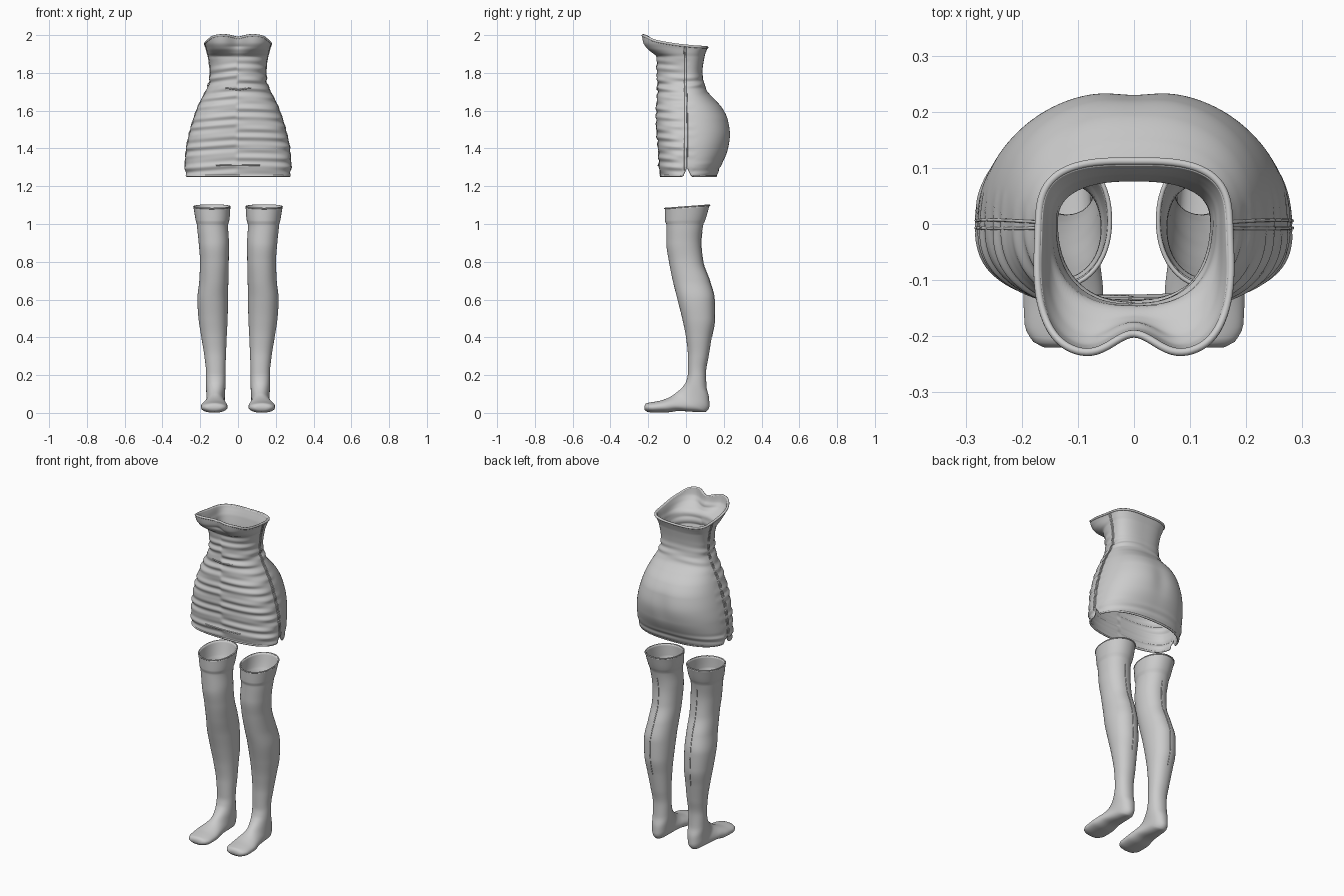
import bpy
from math import sin, cos, pi, exp, hypot

if "Cube" in bpy.data.objects:
    bpy.data.objects.remove(bpy.data.objects["Cube"])


def spline(keys, t):
    """Monotone cubic through rows (t, v0, v1, ...)."""
    t = min(max(t, keys[0][0]), keys[-1][0])
    i = 0
    while i < len(keys) - 2 and t > keys[i + 1][0]:
        i += 1

    def slope(j, c):
        if j <= 0 or j >= len(keys) - 1:
            k = min(max(j, 0), len(keys) - 2)
            return (keys[k + 1][c] - keys[k][c]) / (keys[k + 1][0] - keys[k][0])
        a = (keys[j][c] - keys[j - 1][c]) / (keys[j][0] - keys[j - 1][0])
        b = (keys[j + 1][c] - keys[j][c]) / (keys[j + 1][0] - keys[j][0])
        return 0 if a * b <= 0 else 2 * a * b / (a + b)

    h = keys[i + 1][0] - keys[i][0]
    s = (t - keys[i][0]) / h
    out = []
    for c in range(1, len(keys[0])):
        p, q = keys[i][c], keys[i + 1][c]
        m, n = slope(i, c) * h, slope(i + 1, c) * h
        out.append(p * (2*s**3 - 3*s*s + 1) + m * (s**3 - 2*s*s + s)
                   + q * (3*s*s - 2*s**3) + n * (s**3 - s*s))
    return out


def unit(a, p):
    """Point on a unit superellipse: a = 0 faces the front."""
    r = (abs(sin(a)) ** p + abs(cos(a)) ** p) ** (-1 / p)
    return r * sin(a), -r * cos(a)


def loft(name, rows, thickness, cap=False, mirror=False):
    n = len(rows[0])
    faces = [(i*n + j, i*n + (j+1) % n, (i+1)*n + (j+1) % n, (i+1)*n + j)
             for i in range(len(rows) - 1) for j in range(n)]
    if cap:
        faces.append(tuple(reversed(range(n))))
    me = bpy.data.meshes.new(name)
    me.from_pydata([v for r in rows for v in r], [], faces)
    me.polygons.foreach_set("use_smooth", [True] * len(me.polygons))
    ob = bpy.data.objects.new(name, me)
    bpy.context.collection.objects.link(ob)
    sol = ob.modifiers.new("Cloth", 'SOLIDIFY')
    sol.thickness, sol.offset = thickness, -1
    if mirror:
        ob.modifiers.new("Mirror", 'MIRROR')
    return ob


def tube(name, pts, r, closed=False):
    cu = bpy.data.curves.new(name, 'CURVE')
    cu.dimensions, cu.bevel_depth, cu.bevel_resolution = '3D', r, 2
    sp = cu.splines.new('POLY')
    sp.points.add(len(pts) - 1)
    for p, co in zip(sp.points, pts):
        p.co = (*co, 1)
    sp.use_cyclic_u, sp.use_smooth = closed, True
    cu.use_fill_caps = not closed
    ob = bpy.data.objects.new(name, cu)
    bpy.context.collection.objects.link(ob)


# Dress profile: z, half width, front y, back y, front power, back power
DRESS = [
    (1.25, .275, -.135, .160, 2.7, 2.4), (1.30, .280, -.143, .182, 2.7, 2.4),
    (1.40, .273, -.148, .226, 2.6, 2.3), (1.475, .258, -.155, .238, 2.6, 2.3),
    (1.55, .237, -.158, .226, 2.5, 2.3), (1.61, .216, -.158, .196, 2.4, 2.3),
    (1.66, .193, -.154, .152, 2.3, 2.3), (1.70, .172, -.151, .115, 2.3, 2.3),
    (1.75, .152, -.152, .095, 2.3, 2.4), (1.80, .148, -.154, .087, 2.3, 2.5),
    (1.885, .157, -.156, .098, 2.5, 2.7), (1.905, .163, -.185, .104, 2.8, 2.8),
    (1.93, .169, -.217, .113, 3.2, 3.0), (1.96, .180, -.236, .122, 3.3, 3.0),
    (2.00, .190, -.243, .125, 3.3, 3.0)]
NECK = [(0, 1.984), (.40, 1.999), (.62, 1.994), (.95, 1.967), (1.57, 1.944),
        (2.3, 1.937), (pi, 1.934)]


def folds(a, z):
    front = max(0, cos(a) + .25) ** .7 / 1.17
    waist = exp(-((z - 1.745) / .05) ** 2)
    hem = exp(-((z - 1.29) / .03) ** 2)
    mask = (max(front, .8 * waist, .6 * hem)
            * (1 if z < 1.84 else max(0, 1 - (z - 1.84) / .05)))
    wave = (sin(z * 105 + 1.3 * sin(1.5 * a + .6) + 5 * z * z)
            + .5 * sin(z * 170 - 2 * sin(a * 2 + 1)))
    return .0034 * (1 + .5 * waist) * mask * wave


def dress_point(a, v, out=0.0):
    b = abs((a + pi) % (2 * pi) - pi)
    notch = max(0, 1 - abs(b - 1.6) / .2)
    z0 = 1.255 + .045 * notch * notch * (3 - 2 * notch)
    z = z0 + v * (spline(NECK, b)[0] - z0)
    w, yf, yb, pf, pb = spline(DRESS, z)
    x, y = unit(a, pf if b < pi / 2 else pb)
    k = 1 + (folds(a, z) + out) / .19
    x, y = x * w * k, y * (-yf if y < 0 else yb) * k
    if b < pi / 2:      # dip between the cups
        y += .040 * min(1, max(0, (z - 1.89) / .05)) * exp(-(x / .055) ** 2)
    else:               # soft dip at the back
        y -= .008 * exp(-((z - 1.48) / .1) ** 2) * exp(-(x / .05) ** 2)
    return x, y, z


N, M = 144, 170
loft("dress", [[dress_point(2 * pi * j / N, i / M) for j in range(N)]
               for i in range(M + 1)], .011)
tube("neckline_trim", [dress_point(2 * pi * j / N, 1, -.004) for j in range(N)], .007, True)
tube("hem_trim", [dress_point(2 * pi * j / N, 0, -.004) for j in range(N)], .006, True)
for side in (-1, 1):
    for k, da in enumerate((-.05, .03)):
        tube(f"side_seam_{side}_{k}",
             [dress_point(side * (pi / 2 + da), i / 80) for i in range(81)], .003)
for z in (1.31, 1.71):  # short gathered pleats on the front
    tube("front_pleat", [dress_point(a / 100, (z - 1.255) / .73) for a in range(-40, 41, 4)], .0035)

# Stocking rings: front y, z, back y, z, centre x, half width
RINGS = [
    (-.220, .038, -.219, .016, .127, .035), (-.212, .050, -.207, .006, .126, .054),
    (-.185, .056, -.170, .001, .126, .069), (-.140, .064, -.105, .002, .126, .071),
    (-.100, .077, -.035, .010, .124, .063), (-.075, .090, .035, .006, .122, .055),
    (-.056, .104, .100, .004, .120, .050), (-.040, .116, .124, .035, .119, .049),
    (-.020, .135, .122, .080, .118, .050), (.000, .165, .109, .135, .118, .051),
    (.010, .21, .106, .21, .118, .051), (.010, .30, .120, .30, .121, .057),
    (.000, .40, .136, .40, .127, .067), (-.020, .50, .152, .50, .132, .077),
    (-.045, .60, .150, .60, .134, .081), (-.070, .70, .125, .70, .128, .077),
    (-.090, .80, .090, .80, .125, .076), (-.104, .90, .080, .90, .128, .080),
    (-.104, 1.00, .092, 1.00, .135, .083), (-.110, 1.008, .098, 1.01, .135, .087),
    (-.112, 1.082, .125, 1.10, .138, .098)]
leg, t = [], 0
for i, r in enumerate(RINGS):
    if i:
        q = RINGS[i - 1]
        t += hypot(r[0] + r[2] - q[0] - q[2], r[1] + r[3] - q[1] - q[3]) / 2
    leg.append((t, *r))


def leg_ring(s, n=56):
    yf, zf, yb, zb, cx, w = spline(leg, s)
    ring = []
    for j in range(n):
        x, y = unit(2 * pi * j / n, 2.15)
        f = (1 - y) / 2
        ring.append((cx + w * x, yb + (yf - yb) * f, zb + (zf - zb) * f))
    return ring


K = 130
rows = [leg_ring(t * i / K) for i in range(K + 1)]
loft("stocking", rows, .007, cap=True, mirror=True)

# Back seams and top trims of both stockings
for side in (-1, 1):
    tube(f"back_seam_{side}", [(side * r[28][0], r[28][1], r[28][2]) for r in rows[60:118]], .0025)
    tube(f"stocking_trim_{side}", [(side * (x - .003 * sin(2 * pi * j / 56)), y, z)
                                   for j, (x, y, z) in enumerate(rows[-1])], .004, True)
